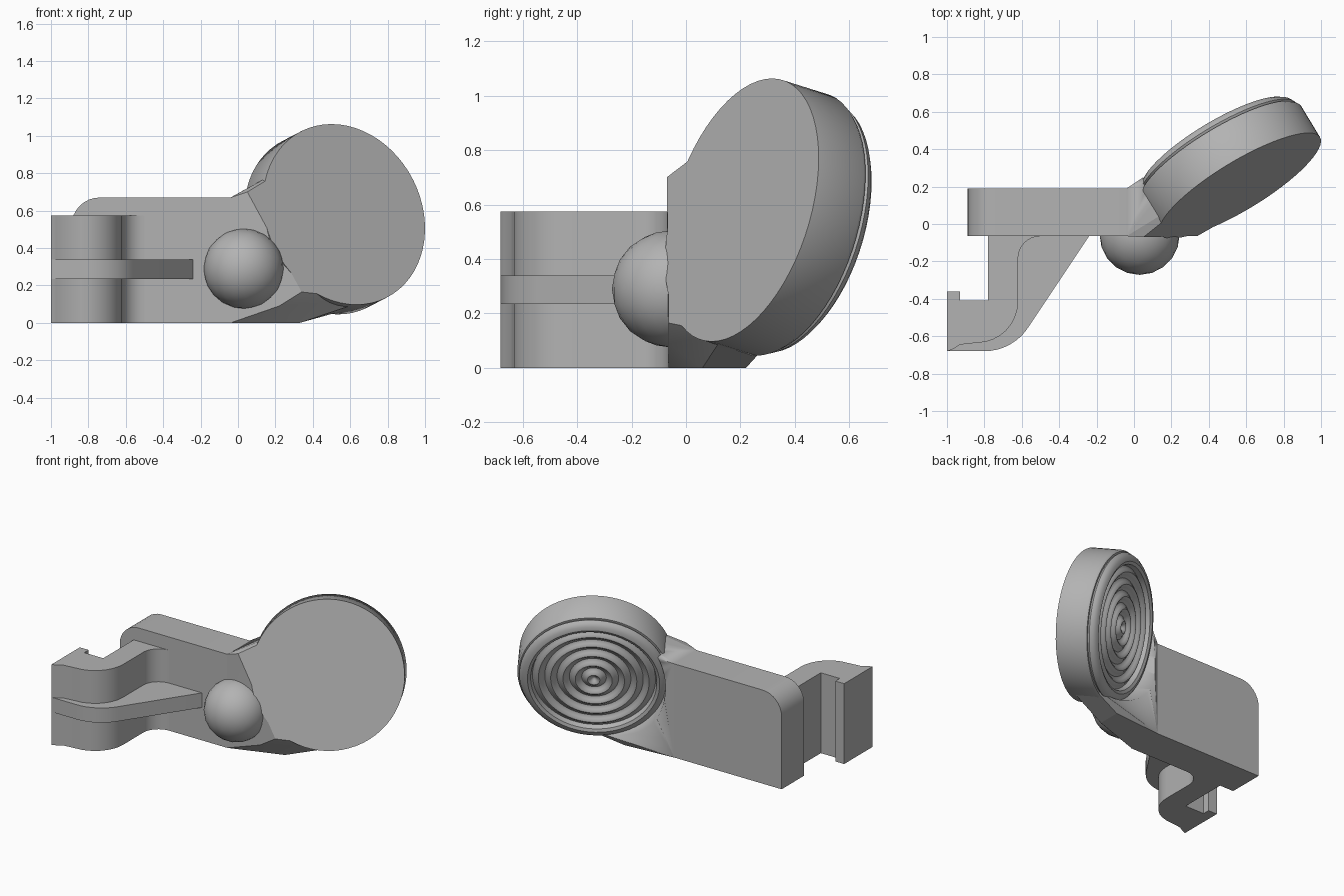
import bpy, bmesh, math
from mathutils import Vector

cube = bpy.data.objects.get("Cube")
if cube:
    bpy.data.objects.remove(cube)

grey = bpy.data.materials.new("plain_grey")
grey.use_nodes = True
colour = (0.45, 0.45, 0.45, 1)
grey.diffuse_color = colour
grey.node_tree.nodes["Principled BSDF"].inputs["Base Color"].default_value = colour


def finish(name, bm, angle=30):
    bmesh.ops.recalc_face_normals(bm, faces=bm.faces)
    mesh = bpy.data.meshes.new(name)
    bm.to_mesh(mesh)
    bm.free()
    mesh.materials.append(grey)
    obj = bpy.data.objects.new(name, mesh)
    bpy.context.collection.objects.link(obj)
    bpy.ops.object.select_all(action='DESELECT')
    obj.select_set(True)
    bpy.context.view_layer.objects.active = obj
    bpy.ops.object.shade_smooth_by_angle(angle=math.radians(angle))
    return obj


def arc(cx, cy, r, start, end, steps=8):
    angles = [math.radians(start + (end - start) * i / steps) for i in range(steps + 1)]
    return [(cx + r * math.cos(a), cy + r * math.sin(a)) for a in angles]


def prism(name, outline, low, high, place):
    """Extrude a 2D outline; place maps (u, v, depth) to a 3D point."""
    bm = bmesh.new()
    face = bm.faces.new([bm.verts.new(place(u, v, low)) for u, v in outline])
    moved = bmesh.ops.extrude_face_region(bm, geom=[face])["geom"]
    shift = Vector(place(0, 0, high)) - Vector(place(0, 0, low))
    bmesh.ops.translate(bm, vec=shift, verts=[g for g in moved if isinstance(g, bmesh.types.BMVert)])
    return finish(name, bm)


def upright(u, v, d):
    return (u, d, v)


def flat(u, v, d):
    return (u, v, d)


# Main plate with one rounded upper corner
FRONT, BACK = -0.065, 0.19
plate = [(-0.89, 0), (-0.03, 0), (-0.03, 0.67)] + arc(-0.74, 0.52, 0.15, 90, 180)
prism("body_plate", plate, FRONT, BACK, upright)

# Hook with a small lip, seen from above
inner = arc(-0.5, -0.185, 0.12, 90, 180) + arc(-0.84, -0.415, 0.22, 0, -90)
hook = [(-0.78, -0.04), (-0.78, -0.41), (-0.93, -0.41), (-0.93, -0.36), (-1, -0.36), (-1, -0.68)]
hook += [(-0.97, -0.67), (-0.93, -0.645)] + inner[::-1] + [(-0.5, -0.04)]
prism("hook", hook, 0, 0.575, flat)

# Stiffening rib in the middle of the hook
rib = [(-0.7, -0.04), (-0.7, -0.5), (-0.98, -0.6), (-1, -0.68)]
rib += arc(-0.8, -0.4, 0.28, -90, -32) + [(-0.24, FRONT), (-0.24, -0.04)]
prism("hook_rib", rib, 0.235, 0.34, flat)

# Ball knob on the front of the plate
bm = bmesh.new()
bmesh.ops.create_icosphere(bm, subdivisions=3, radius=0.214)
bmesh.ops.translate(bm, vec=(0.03, -0.058, 0.29), verts=bm.verts)
finish("ball_knob", bm, 60)

# Tilted round head, turned about its own axis, with a rippled back
CENTRE = Vector((0.567, 0.205, 0.58))
NORMAL = Vector((0.5, -0.825, 0.26)).normalized()
R = 0.5


def face_head(obj, depth=0):
    obj.rotation_mode = 'QUATERNION'
    obj.rotation_quaternion = (-NORMAL).to_track_quat('Z', 'Y')
    obj.location = CENTRE - NORMAL * depth


profile = [(0, 0), (R, 0), (R, 0.2), (0.49, 0.215), (0.476, 0.215), (0.485, 0.23),
           (0.475, 0.25), (0.455, 0.266), (0.43, 0.272), (0.41, 0.262)]
RIPPLE, STEPS = 0.08, 40
for i in range(STEPS + 1):
    r = 0.4 * (1 - i / STEPS)
    profile.append((r, 0.243 - 0.014 * math.cos(2 * math.pi * r / RIPPLE)))
bm = bmesh.new()
verts = [bm.verts.new((r, 0, d)) for r, d in profile]
edges = [bm.edges.new(pair) for pair in zip(verts, verts[1:])]
bmesh.ops.spin(bm, geom=verts + edges, cent=(0, 0, 0), axis=(0, 0, 1),
               angle=2 * math.pi, steps=64, use_merge=True)
bmesh.ops.remove_doubles(bm, verts=bm.verts, dist=0.0005)
face_head(finish("round_head", bm, 40))


# Angled neck joining the plate to the head, flush with the head's front
def on_head(x, z):
    d = Vector((x, 0, z)) - CENTRE
    y = CENTRE.y - (NORMAL.x * d.x + NORMAL.z * d.z) / NORMAL.y
    return Vector((x, y, z))


top, bottom = on_head(0.38, 0.9), on_head(0.7, 0.125)
points = [(-0.04, y, z) for y in (FRONT, BACK) for z in (0, 0.67)]
points += [on_head(0.05, 0.7), on_head(0.34, 0.165), (0.22, FRONT, 0.09),
           (0.05, 0.25, 0.71), (0.33, 0.22, 0), (0.33, 0.06, 0)]
points += [top, bottom, top - NORMAL * 0.18, bottom - NORMAL * 0.18]
bm = bmesh.new()
for p in points:
    bm.verts.new(p)
hull = bmesh.ops.convex_hull(bm, input=bm.verts)
loose = {g for g in hull["geom_interior"] + hull["geom_unused"] if isinstance(g, bmesh.types.BMVert)}
bmesh.ops.delete(bm, geom=list(loose), context='VERTS')
neck = finish("neck", bm, 10)

# Trim the neck so that it does not cover the head's back
bm = bmesh.new()
bmesh.ops.create_cone(bm, cap_ends=True, segments=64, radius1=0.47, radius2=0.47, depth=0.4)
cutter = finish("neck_cutter", bm)
cutter.hide_render = True
face_head(cutter, 0.41)
trim = neck.modifiers.new("trim", 'BOOLEAN')
trim.operation = 'DIFFERENCE'
trim.solver = 'EXACT'
trim.object = cutter
bpy.context.view_layer.objects.active = neck
bpy.ops.object.modifier_apply(modifier=trim.name)
bpy.data.objects.remove(cutter)
